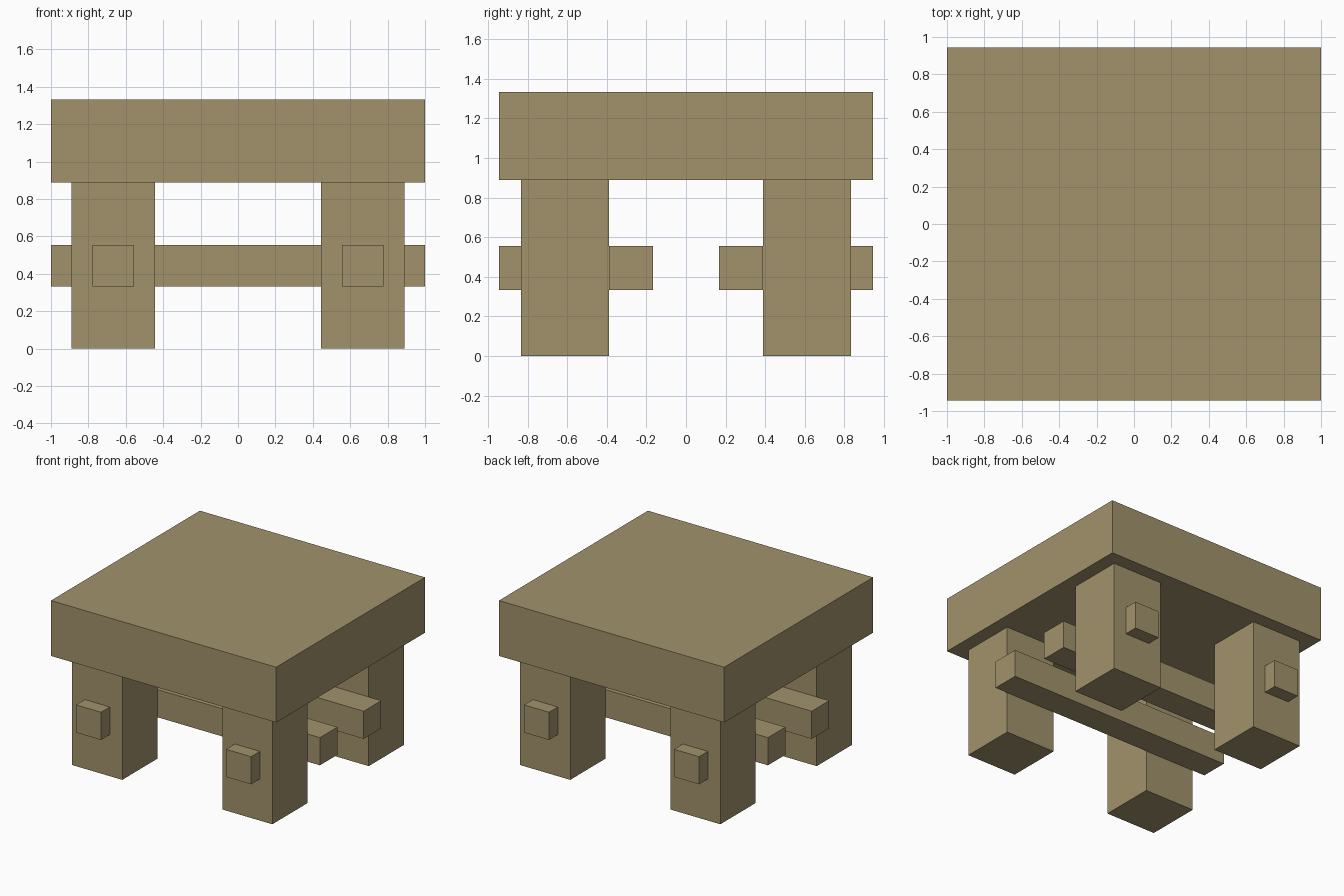
import bpy
import bmesh
from mathutils import Vector

if "Cube" in bpy.data.objects:
    bpy.data.objects.remove(bpy.data.objects["Cube"])

U = 1 / 18  # construction unit

wood = bpy.data.materials.new("olive_wood")
wood.diffuse_color = (0.355, 0.290, 0.146, 1)
wood.use_nodes = True
wood.node_tree.nodes["Principled BSDF"].inputs["Base Color"].default_value = wood.diffuse_color


def box(name, lo, hi):
    """Box between two corners given in construction units."""
    lo, hi = Vector(lo) * U, Vector(hi) * U
    bm = bmesh.new()
    bmesh.ops.create_cube(bm, size=1)
    for v in bm.verts:
        v.co = (lo + hi) / 2 + v.co * (hi - lo)
    mesh = bpy.data.meshes.new(name)
    bm.to_mesh(mesh)
    bm.free()
    mesh.materials.append(wood)
    obj = bpy.data.objects.new(name, mesh)
    bpy.context.collection.objects.link(obj)
    return obj


def mirror(obj, x, y):
    """Repeat a part across the centre planes."""
    mod = obj.modifiers.new("mirror", 'MIRROR')
    mod.use_axis = (x, y, False)
    mod.use_clip = False
    mod.use_mirror_merge = False


# Thick table top
box("table_top", (-18, -17, 16), (18, 17, 24))

# Four square legs
mirror(box("legs", (8, 7, 0), (16, 15, 16)), True, True)

# Two long rails running along the inner faces of the legs
mirror(box("rails", (-18, 3, 6), (18, 7, 10)), False, True)

# Square pegs standing out of the front and back of each leg
mirror(box("pegs", (10, 15, 6), (14, 17, 10)), True, True)
